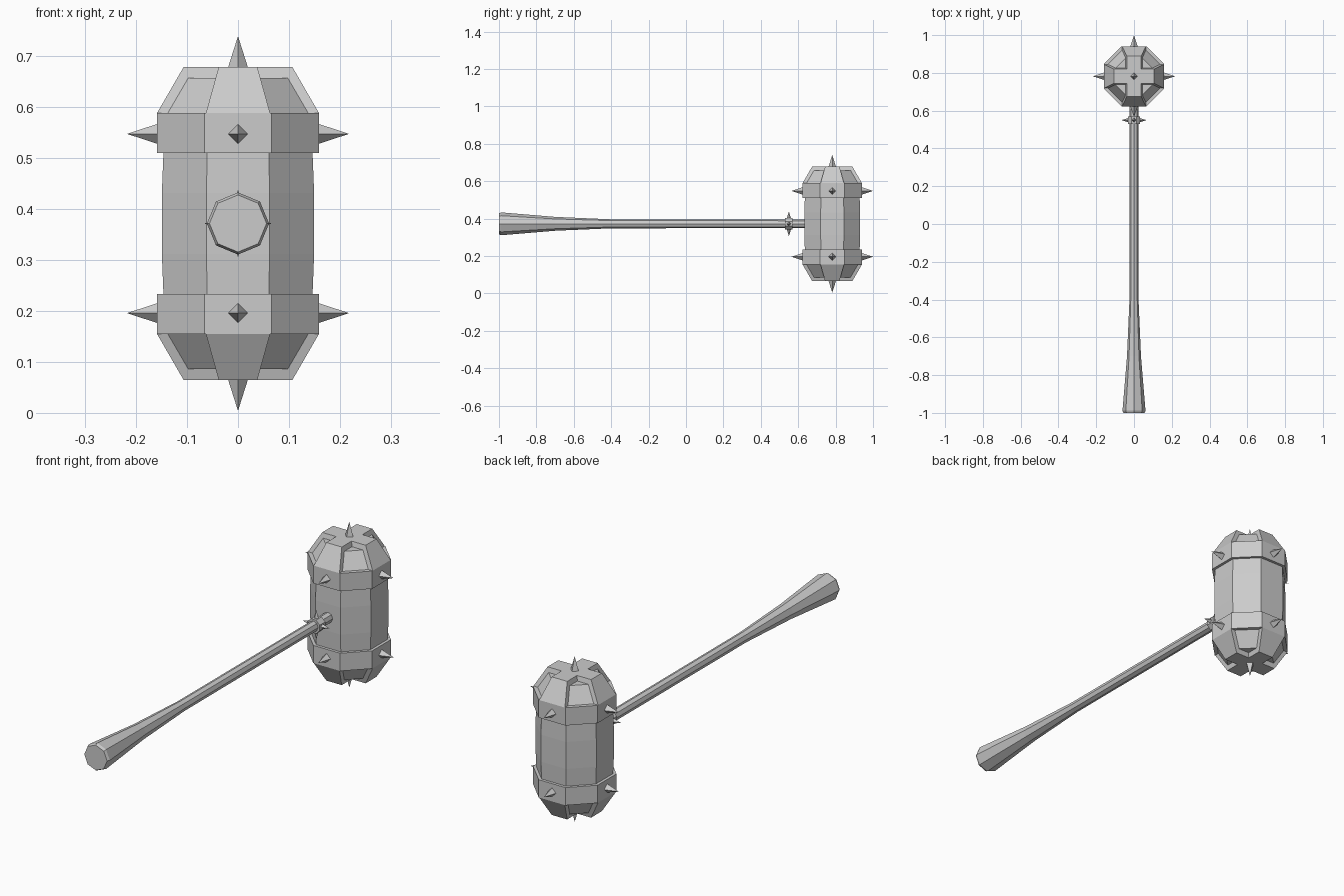
import bpy, bmesh
from math import pi, cos, sin
from mathutils import Vector, Matrix

if "Cube" in bpy.data.objects:
    bpy.data.objects.remove(bpy.data.objects["Cube"])

HEAD = Vector((0, 0.782, 0.372))
C8 = cos(pi / 8)


def finish(name, bm, matrix=Matrix()):
    bm.transform(matrix)
    bmesh.ops.recalc_face_normals(bm, faces=bm.faces)
    mesh = bpy.data.meshes.new(name)
    bm.to_mesh(mesh)
    bm.free()
    ob = bpy.data.objects.new(name, mesh)
    bpy.context.collection.objects.link(ob)
    return ob


def lathe(name, profile, matrix, turn=0.0, sides=8):
    """Skin closed rings given as (radius, height) along local z."""
    bm = bmesh.new()
    rings = [[bm.verts.new((r * cos(turn + 2 * pi * i / sides),
                            r * sin(turn + 2 * pi * i / sides), h))
              for i in range(sides)] for r, h in profile]
    for a, b in zip(rings, rings[1:]):
        for i in range(sides):
            j = (i + 1) % sides
            bm.faces.new((a[i], a[j], b[j], b[i]))
    bm.faces.new(rings[0])
    bm.faces.new(rings[-1])
    return finish(name, bm, matrix)


def spike(name, base, direction, radius, length):
    """Four-sided spike, its base sunk slightly into the surface."""
    bm = bmesh.new()
    bmesh.ops.create_cone(bm, cap_ends=True, segments=4, radius1=radius,
                          radius2=0, depth=length)
    bm.transform(Matrix.Translation((0, 0, length / 2)))
    # corners point along the world axes
    angle = max((0, pi / 4), key=lambda t: max(
        abs((Matrix.Rotation(t, 3, 'Z') @ v.co).x) for v in bm.verts))
    bm.transform(Matrix.Rotation(angle, 4, 'Z'))
    d = Vector(direction)
    if abs(d.z) > 0.5:
        rot = Matrix.Rotation(0 if d.z > 0 else pi, 4, 'X')
    elif abs(d.x) > 0.5:
        rot = Matrix.Rotation(pi / 2 * d.x, 4, 'Y')
    else:
        rot = Matrix.Rotation(-pi / 2 * d.y, 4, 'X')
    finish(name, bm, Matrix.Translation(Vector(base)) @ rot)


def strap(name, matrix):
    """Tapered bar crossing the cap from one side to the other."""
    bm = bmesh.new()
    lo, hi = [[bm.verts.new((sx * x, sy * y, z))
               for sx, sy in ((-1, -1), (1, -1), (1, 1), (-1, 1))]
              for x, y, z in ((0.159, 0.063, 0.217), (0.107, 0.038, 0.307))]
    bm.faces.new(lo)
    bm.faces.new(hi)
    for i in range(4):
        j = (i + 1) % 4
        bm.faces.new((lo[i], lo[j], hi[j], hi[i]))
    finish(name, bm, matrix)


at_head = Matrix.Translation(HEAD)

# Barrel-shaped head body
lathe("head_body", [(r / C8, h) for r, h in (
    (0.146, -0.15), (0.1495, -0.06), (0.1495, 0.06), (0.146, 0.15))],
    at_head, pi / 8)

# Two ends: band, recessed cap, crossed straps and spikes
for end, s in (("top", 1), ("bottom", -1)):
    m = at_head @ Matrix.Diagonal((1, 1, s, 1))
    lathe(end + "_band", [(0.159 / C8, 0.138), (0.159 / C8, 0.217)], m, pi / 8)
    lathe(end + "_cap", [(0.142 / C8, 0.205), (0.142 / C8, 0.217),
                         (0.1 / C8, 0.286)], m, pi / 8)
    for k in range(2):
        strap(f"{end}_strap_{k}", m @ Matrix.Rotation(k * pi / 2, 4, 'Z'))
    spike(end + "_end_spike", HEAD + Vector((0, 0, s * 0.305)), (0, 0, s),
          0.02, 0.063)
    for k, d in enumerate(((1, 0, 0), (-1, 0, 0), (0, 1, 0), (0, -1, 0))):
        spike(f"{end}_band_spike_{k}",
              HEAD + Vector(d) * 0.157 + Vector((0, 0, s * 0.176)), d,
              0.02, 0.061)

# Handle flaring toward the grip end, running along y
along_y = Matrix.Translation((0, 0, HEAD.z)) @ Matrix.Rotation(-pi / 2, 4, 'X')
lathe("handle", [(0.056, -1.0), (0.061, -0.988), (0.037, -0.7),
                 (0.024, -0.4), (0.023, 0.66)], along_y)

# Collar with four small spikes
lathe("collar", [(0.033, 0.53), (0.033, 0.57)], along_y, pi / 8)
for k, d in enumerate(((1, 0, 0), (-1, 0, 0), (0, 0, 1), (0, 0, -1))):
    spike(f"collar_spike_{k}", Vector((0, 0.55, HEAD.z)) + Vector(d) * 0.028,
          d, 0.012, 0.038)
